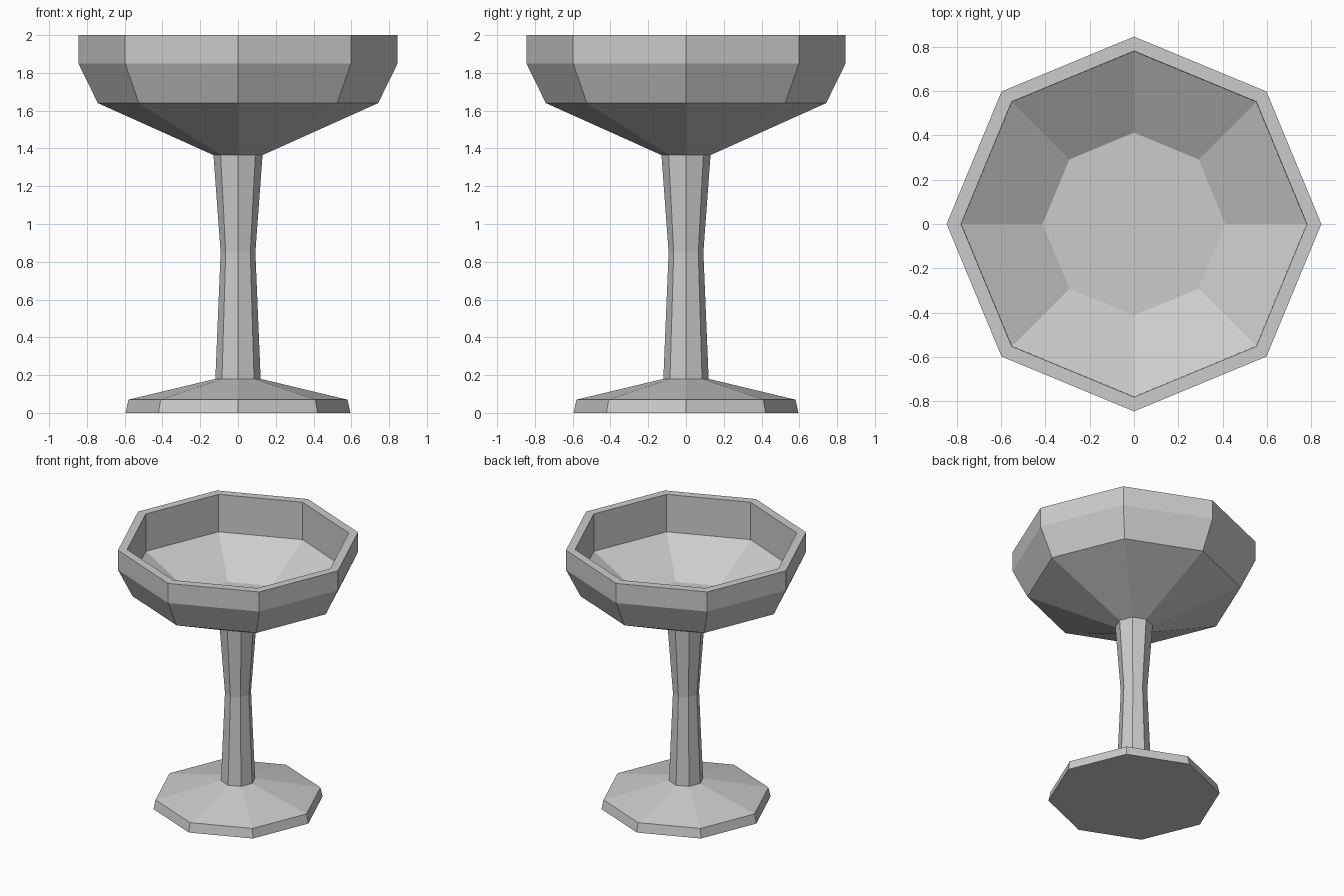
import bpy, bmesh, math

SIDES = 8

cube = bpy.data.objects.get("Cube")
if cube:
    bpy.data.objects.remove(cube, do_unlink=True)

grey = bpy.data.materials.new("light grey")
grey.use_nodes = True
color = (0.6, 0.6, 0.6, 1)
grey.diffuse_color = color
grey.node_tree.nodes["Principled BSDF"].inputs["Base Color"].default_value = color


def lathe(name, profile, cap_start=False, cap_end=False):
    """Turn a (radius, height) profile, listed outside-up, into an octagonal part."""
    bm = bmesh.new()
    rings = []
    for radius, z in profile:
        angles = [math.tau * i / SIDES for i in range(SIDES)]
        rings.append([bm.verts.new((radius * math.cos(a), radius * math.sin(a), z))
                      for a in angles])
    for low, high in zip(rings, rings[1:]):
        for i in range(SIDES):
            j = (i + 1) % SIDES
            bm.faces.new((low[i], low[j], high[j], high[i]))
    if cap_start:
        bm.faces.new(rings[0][::-1])
    if cap_end:
        bm.faces.new(rings[-1])
    mesh = bpy.data.meshes.new(name)
    bm.to_mesh(mesh)
    bm.free()
    mesh.materials.append(grey)
    obj = bpy.data.objects.new(name, mesh)
    bpy.context.collection.objects.link(obj)
    return obj


# Foot: thin tapered edge and shallow cone
lathe("foot", [(0.595, 0), (0.58, 0.07), (0.12, 0.18)], cap_start=True)

# Stem: narrow waist
lathe("stem", [(0.12, 0.18), (0.092, 0.85), (0.13, 1.365)])

# Bowl: outer cone, flare and band, then rim, inner wall and flat floor
lathe("bowl", [(0.13, 1.365), (0.742, 1.64), (0.845, 1.85), (0.845, 2.0),
               (0.78, 2.0), (0.778, 1.715), (0.412, 1.5)], cap_end=True)
